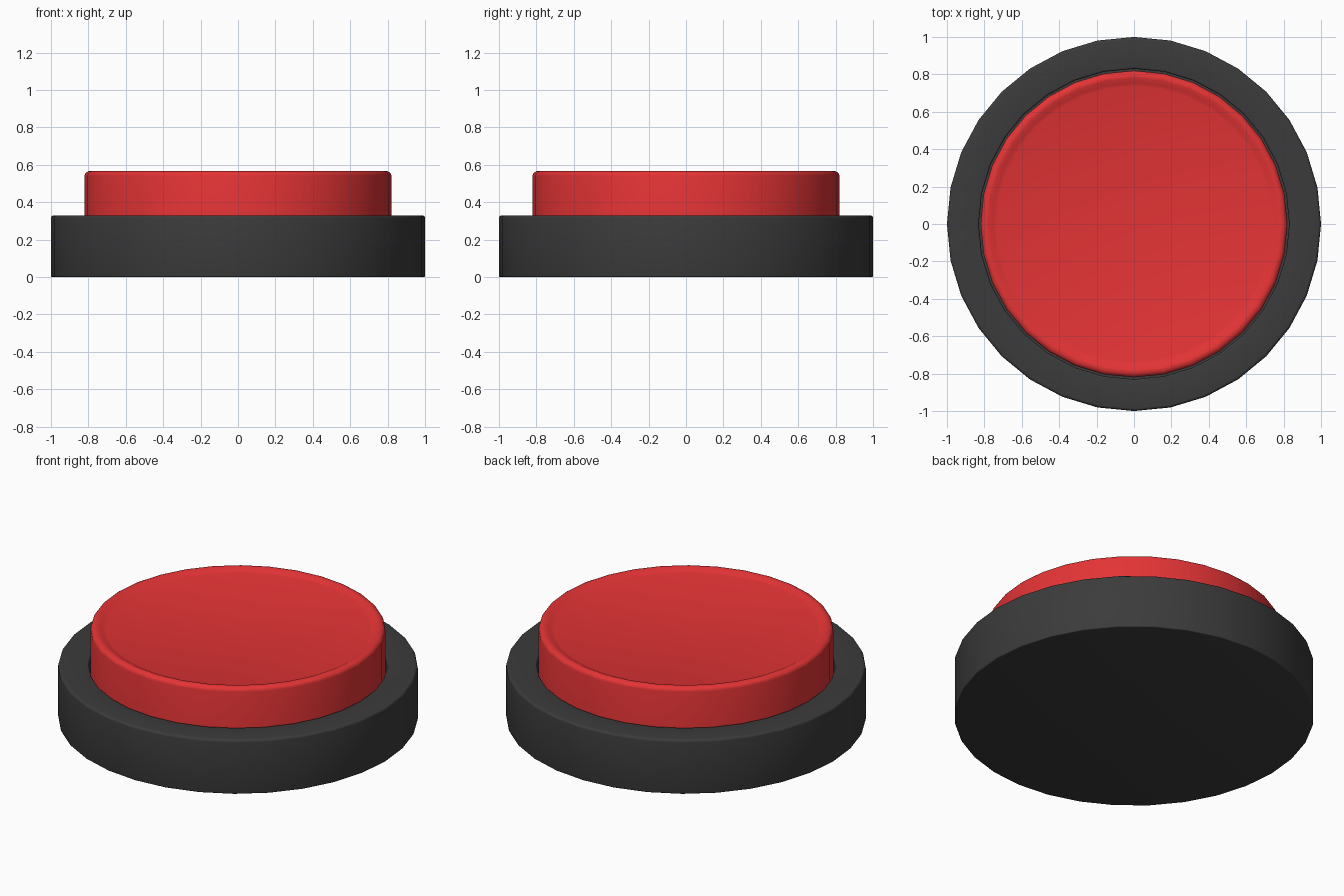
import bpy, bmesh, math

if "Cube" in bpy.data.objects:
    bpy.data.objects.remove(bpy.data.objects["Cube"])

SIDES = 32


def material(name, rgb):
    m = bpy.data.materials.new(name)
    m.diffuse_color = (*rgb, 1)
    m.use_nodes = True
    m.node_tree.nodes["Principled BSDF"].inputs["Base Color"].default_value = m.diffuse_color
    return m


def corner(cx, cz, rx, rz, start, end, n=4):
    """Rounded profile corner as (radius, height) points."""
    pts = []
    for i in range(n + 1):
        a = math.radians(start + (end - start) * i / n)
        pts.append((cx + rx * math.cos(a), cz + rz * math.sin(a)))
    return pts


def lathe(name, profile, mat):
    """Revolve a profile around z and close both ends with flat caps."""
    bm = bmesh.new()
    rings = [[bm.verts.new((r * math.cos(2 * math.pi * k / SIDES),
                            r * math.sin(2 * math.pi * k / SIDES), z))
              for k in range(SIDES)] for r, z in profile]
    for lo, hi in zip(rings, rings[1:]):
        for k in range(SIDES):
            j = (k + 1) % SIDES
            bm.faces.new((lo[k], lo[j], hi[j], hi[k]))
    bm.faces.new(rings[0][::-1])
    bm.faces.new(rings[-1])
    bmesh.ops.recalc_face_normals(bm, faces=bm.faces)
    mesh = bpy.data.meshes.new(name)
    bm.to_mesh(mesh)
    bm.free()
    mesh.materials.append(mat)
    obj = bpy.data.objects.new(name, mesh)
    bpy.context.collection.objects.link(obj)
    bpy.ops.object.select_all(action='DESELECT')
    obj.select_set(True)
    bpy.context.view_layer.objects.active = obj
    bpy.ops.object.shade_smooth_by_angle(angle=math.radians(40))
    return obj


red = material("button red", (0.78, 0.034, 0.036))
charcoal = material("housing charcoal", (0.044, 0.044, 0.044))

# Housing: solid round base with a recess for the plunger
housing = corner(0.994, 0.006, 0.006, 0.006, -90, 0, 3)
housing += corner(0.985, 0.315, 0.015, 0.015, 0, 90)
housing += corner(0.84, 0.32, 0.01, 0.01, 90, 180)
housing += [(0.83, 0.12)]
lathe("housing", housing, charcoal)

# Plunger: rounded rim stepping down to a slightly sunken flat top
plunger = [(0.82, 0.13)]
plunger += corner(0.79, 0.542, 0.03, 0.025, 0, 90)
plunger += [(0.78, 0.566), (0.755, 0.554), (0.735, 0.548)]
lathe("plunger", plunger, red)
